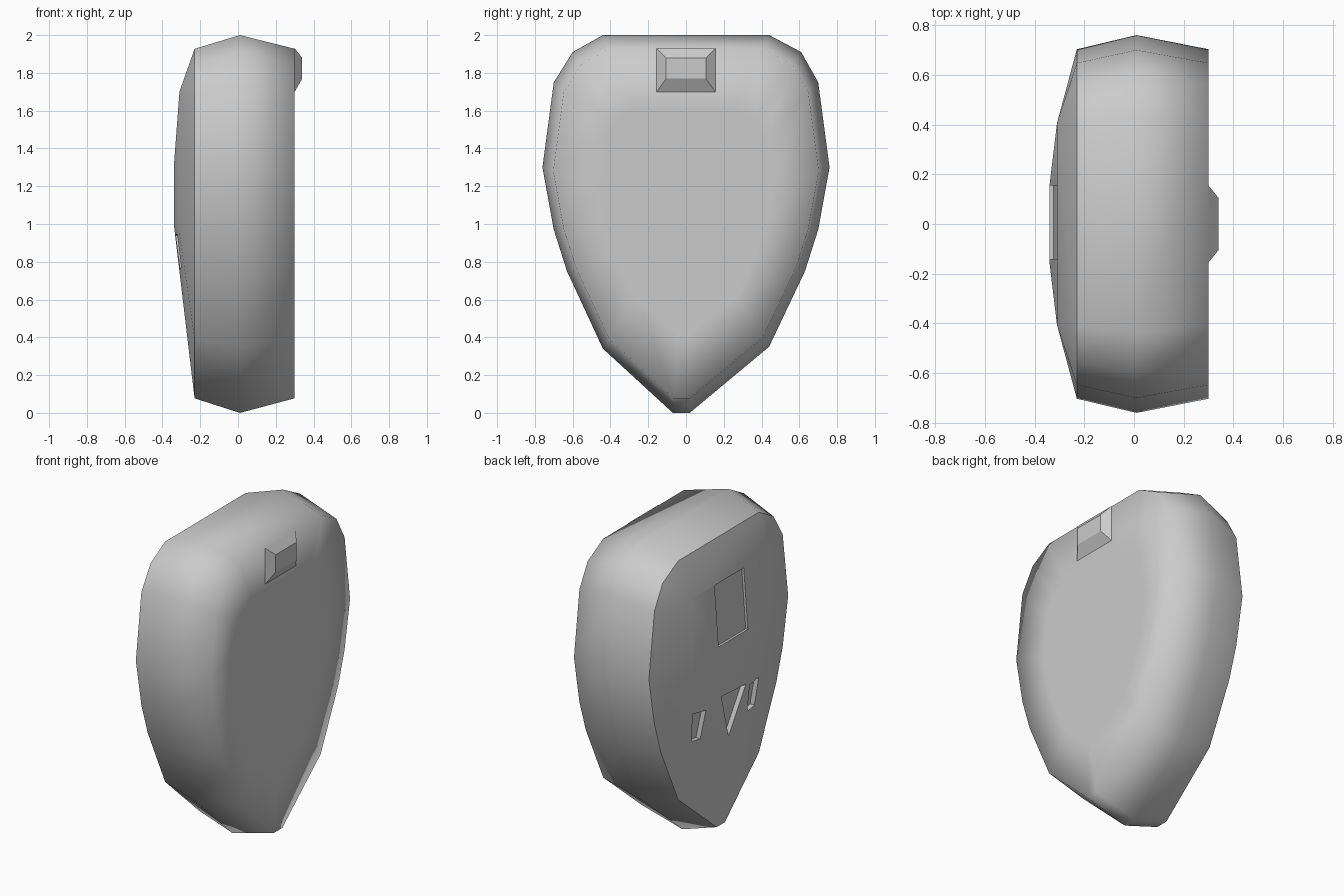
import bpy, bmesh
from mathutils import Vector
from mathutils.bvhtree import BVHTree

if "Cube" in bpy.data.objects:
    bpy.data.objects.remove(bpy.data.objects["Cube"])

# Shield outline (y, z) at its widest section
OUTLINE = [(-.44, 2), (.44, 2), (.61, 1.91), (.70, 1.75), (.76, 1.3), (.70, .97),
           (.63, .75), (.44, .35), (.02, 0), (-.07, 0), (-.44, .34), (-.63, .75),
           (-.70, .97), (-.76, 1.3), (-.70, 1.75), (-.60, 1.91)]


def ring(x, scale):
    return [Vector((x, y * scale, 1.03 + (z - 1.03) * scale)) for y, z in OUTLINE]


def finish(name, bm, smooth=True):
    bmesh.ops.recalc_face_normals(bm, faces=bm.faces)
    for f in bm.faces:
        f.smooth = smooth
    mesh = bpy.data.meshes.new(name)
    bm.to_mesh(mesh)
    bm.free()
    ob = bpy.data.objects.new(name, mesh)
    bpy.context.collection.objects.link(ob)
    return ob


def loft(name, loops, cap_start=False, cap_end=True, smooth=True):
    bm = bmesh.new()
    rows = [[bm.verts.new(p) for p in loop] for loop in loops]
    n = len(rows[0])
    for a, b in zip(rows, rows[1:]):
        for i in range(n):
            j = (i + 1) % n
            bm.faces.new((a[i], a[j], b[j], b[i]))
    if cap_start:
        bm.faces.new(rows[0][::-1])
    if cap_end:
        bm.faces.new(rows[-1])
    return finish(name, bm, smooth)


# Rounded shell: widest in the middle, flat on +x, open towards the faceted face
loft("shell", [ring(-.23, .925), ring(.01, 1), ring(.30, .925), ring(.30, .6)])

# Small raised tab near the top of the +x side
loft("tab", [[Vector((x, y, z)) for y, z in ((-w, lo), (w, lo), (w, hi), (-w, hi))]
             for x, w, lo, hi in ((.30, .155, 1.70, 1.93), (.34, .105, 1.77, 1.88))],
     smooth=False)

# Faceted dome on the -x side
bm = bmesh.new()
points = ring(-.23, .925)
for s in (-1, 1):
    points += [Vector(p) for p in ((-.31, s * .405, 1.70), (-.31, s * .405, .95),
                                   (-.34, s * .155, 1.30), (-.34, s * .155, 1.00))]
for p in points:
    bm.verts.new(p)
bmesh.ops.convex_hull(bm, input=bm.verts)
bmesh.ops.dissolve_limit(bm, angle_limit=.01, verts=bm.verts, edges=bm.edges)
bmesh.ops.recalc_face_normals(bm, faces=bm.faces)
surface = BVHTree.FromBMesh(bm)
dome = finish("dome", bm, False)


# Recesses that follow the dome surface
def recess(name, outline, depth):
    floor = []
    for y, z in outline:
        hit = surface.ray_cast(Vector((-1, y, z)), Vector((1, 0, 0)))[0]
        floor.append(Vector((hit.x + depth, y, z)))
    cutter = loft(name, [[Vector((-.5, y, z)) for y, z in outline], floor],
                  cap_start=True, smooth=False)
    cutter.hide_render = True
    mod = dome.modifiers.new(name, 'BOOLEAN')
    mod.operation = 'DIFFERENCE'
    mod.solver = 'EXACT'
    mod.object = cutter
    return cutter


cutters = [
    recess("panel_cutter", [(-.14, 1.31), (.155, 1.31), (.155, 1.695), (-.14, 1.695)], .015),
    recess("triangle_cutter", [(0, .67), (.125, .98), (-.125, .965)], .03),
    recess("slot_cutter_a", [(.28, .76), (.36, .77), (.38, .96), (.26, .94)], .03),
    recess("slot_cutter_b", [(-.18, .76), (-.26, .77), (-.275, .95), (-.17, .94)], .03),
]

# Bake the cuts, then drop the cutters and the hidden back of the dome
bpy.context.view_layer.update()
evaluated = dome.evaluated_get(bpy.context.evaluated_depsgraph_get())
mesh = bpy.data.meshes.new_from_object(evaluated)
dome.modifiers.clear()
dome.data = mesh
for c in cutters:
    bpy.data.objects.remove(c)
bm = bmesh.new()
bm.from_mesh(mesh)
hidden = [f for f in bm.faces if all(abs(v.co.x + .23) < .002 for v in f.verts)]
bmesh.ops.delete(bm, geom=hidden, context='FACES')
bm.to_mesh(mesh)
bm.free()
bpy.ops.object.select_all(action='DESELECT')
dome.select_set(True)
bpy.context.view_layer.objects.active = dome
bpy.ops.object.shade_smooth_by_angle(angle=.5)
